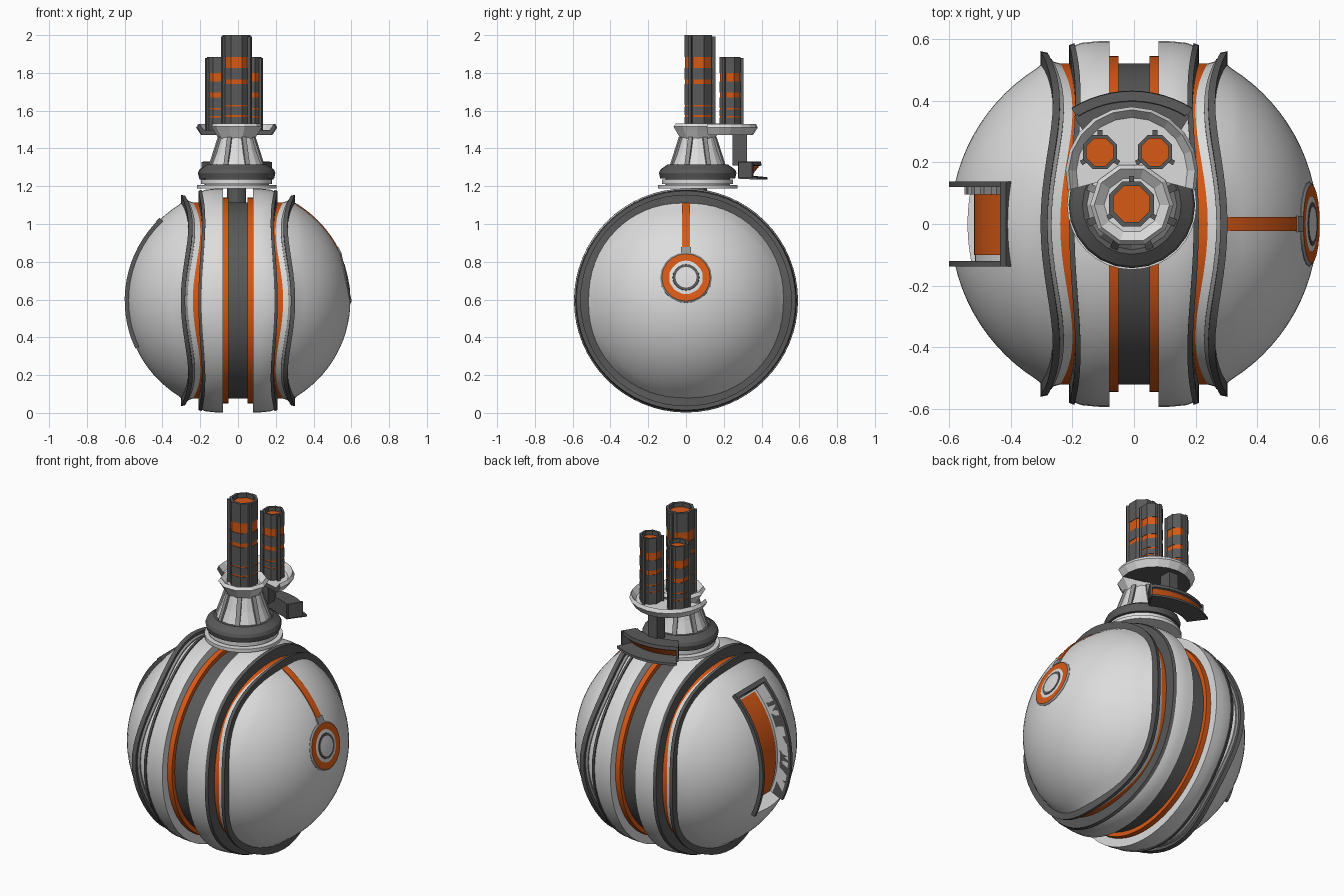
import bpy, bmesh
from math import cos, sin, radians, pi, sqrt
from mathutils import Matrix

if "Cube" in bpy.data.objects:
    bpy.data.objects.remove(bpy.data.objects["Cube"])

# Colours
def material(name, rgb):
    m = bpy.data.materials.new(name)
    m.use_nodes = True
    m.diffuse_color = (*rgb, 1)
    m.node_tree.nodes["Principled BSDF"].inputs["Base Color"].default_value = (*rgb, 1)
    return m

MATS = {
    "white": material("shell white", (.72, .72, .72)),
    "grey": material("mid grey", (.3, .3, .3)),
    "dark": material("dark grey", (.1, .1, .1)),
    "orange": material("orange", (.68, .1, .008)),
}

R = .595                                              # body radius
T = Matrix.Translation
CENTRE = T((0, 0, R))
HEAD = T((-.007, .062, 0))
ACROSS = CENTRE @ Matrix.Rotation(pi / 2, 4, 'Y')     # lathe axis along x
SIDEWAYS = CENTRE @ Matrix.Rotation(-pi / 2, 4, 'X')  # lathe axis along y
FLIP = Matrix.Diagonal((1, 1, -1, 1))


def finish(name, bm, mats, smooth):
    bmesh.ops.recalc_face_normals(bm, faces=bm.faces)
    me = bpy.data.meshes.new(name)
    bm.to_mesh(me)
    bm.free()
    ob = bpy.data.objects.new(name, me)
    bpy.context.collection.objects.link(ob)
    for m in mats:
        me.materials.append(MATS[m])
    if smooth:
        for o in bpy.context.selected_objects:
            o.select_set(False)
        ob.select_set(True)
        bpy.context.view_layer.objects.active = ob
        bpy.ops.object.shade_smooth_by_angle(angle=radians(30))
    return ob


def lathe(name, pts, colours, M, segs=64, arc=None, closed=True, smooth=True):
    """Turn (radius, height, wave) points about z; arc limits it to (start, end) degrees."""
    if isinstance(colours, str):
        colours = [colours] * len(pts)
    slots = list(dict.fromkeys(colours))
    a0, a1 = arc or (0, 360)
    bm = bmesh.new()
    rings = []
    for i in range(segs + (1 if arc else 0)):
        a = radians(a0 + (a1 - a0) * i / segs)
        rings.append([bm.verts.new(M @ T((p[0] * cos(a), p[0] * sin(a), p[1]
                      + (p[2] * .02 * cos(4 * a) if len(p) > 2 else 0))).translation)
                      for p in pts])
    n = len(pts)
    for i in range(segs):
        A, B = rings[i], rings[(i + 1) % len(rings)]
        for j in range(n if closed else n - 1):
            k = (j + 1) % n
            if pts[j][0] == 0 and pts[k][0] == 0:
                continue
            f = bm.faces.new((A[j], A[k], B[k], B[j]))
            f.material_index = slots.index(colours[j])
    if arc:
        for ring in (rings[0], rings[-1]):
            bm.faces.new(ring)
    bmesh.ops.remove_doubles(bm, verts=bm.verts, dist=1e-5)
    return finish(name, bm, slots, smooth)


def box(name, size, colour, M):
    bm = bmesh.new()
    bmesh.ops.create_cube(bm, size=1, matrix=M @ Matrix.Diagonal((*size, 1)))
    return finish(name, bm, [colour], False)


def band(x0, x1, r0, r1, wave):
    return [(.4, x0, wave), (r0, x0, wave), (r1, x1, wave), (.4, x1, wave)]


# Body: central channel, then the mirrored bands and domes
lathe("centre_channel", [(0, -.06), (.52, -.06), (.52, .06), (0, .06)], "dark", ACROSS)
domes = {}
for side, M in (("left", ACROSS), ("right", ACROSS @ FLIP)):
    lathe(side + "_channel_rim", band(.05, .082, .545, .545, 0), "orange", M)
    lathe(side + "_shell_band",
          [(.4, .08), (.593, .08), (.592, .12), (.587, .16, .5), (.577, .187, .5), (.4, .187, .5)],
          "white", M)
    lathe(side + "_band_edge", band(.183, .2, .586, .58, .5), "dark", M)
    lathe(side + "_groove", band(.17, .252, .52, .52, 1), "orange", M)
    lathe(side + "_groove_lip", band(.247, .264, .535, .54, 1), "grey", M)
    lathe(side + "_dome_edge", band(.26, .283, .555, .56, 1), "dark", M)
    arc_pts = [(R * sin(t), R * cos(t)) for t in [radians(58 * k / 14) for k in range(14, -1, -1)]]
    arc_pts[-1] = (0, R)
    domes[side] = lathe(side + "_dome",
                        [(0, .15), (.5, .15, 1), (.533, .264, 1)] + arc_pts, "white", M)

# Recessed slot on the right dome
cutter = lathe("slot_cutter", [(.515, -.12), (.68, -.12), (.68, .12), (.515, .12)],
               "white", SIDEWAYS, 16, (-205, -136), smooth=False)
cutter.hide_render = True
dome = domes["right"]
cut = dome.modifiers.new("slot", 'BOOLEAN')
cut.operation, cut.solver, cut.object = 'DIFFERENCE', 'EXACT', cutter
bpy.context.view_layer.objects.active = dome
bpy.ops.object.modifier_apply(modifier=cut.name)
bpy.data.objects.remove(cutter)


def slab(name, r0, r1, y0, y1, arc, colour, segs=16):
    """Curved block on the body, between two heights angles measured up from +x."""
    lathe(name, [(r0, y0), (r1, y0), (r1, y1), (r0, y1)], colour, SIDEWAYS,
          segs, (-arc[1], -arc[0]))


slab("slot_floor", .512, .519, -.1, .1, (137, 204), "orange")
slab("slot_frame_front", .53, .6, -.138, -.12, (134, 205), "dark")
slab("slot_frame_back", .53, .6, .12, .138, (134, 205), "dark")
slab("slot_frame_top", .53, .603, -.138, .138, (133.5, 136), "dark", 2)
for i in range(7):
    a = 144 + i * 8
    slab("slot_tooth", .515, .55, .095, .122, (a, a + 3), "grey", 2)

# Round port and stripe on the left dome
PORT = CENTRE @ Matrix.Rotation(radians(78), 4, 'Y')
lathe("port", [(0, .55), (.137, .55), (.137, .581), (.128, .588), (.072, .588), (.07, .593),
               (.056, .593), (0, .591)],
      ["grey", "grey", "grey", "orange", "dark", "dark", "white", "white"], PORT, 20)
slab("port_stripe", .585, .599, -.022, .022, (28, 62.5), "orange")
slab("stripe_clip", .58, .603, -.026, .026, (24.5, 28), "grey", 2)

# Neck and head base
lathe("neck", [(0, 1.08), (.05, 1.08), (.05, 1.2), (0, 1.2)], "dark", HEAD, 12)
for name, r, z0, z1 in (("lower_plate", .21, 1.187, 1.207), ("upper_plate", .188, 1.213, 1.236)):
    lathe(name, [(0, z0), (r, z0), (r, z1), (0, z1)], "white", HEAD, 32)
lathe("plate_spacer", [(0, 1.2), (.17, 1.2), (.17, 1.25), (0, 1.25)], "grey", HEAD, 24)
lathe("head_base", [(0, 1.24), (.198, 1.24), (.205, 1.27), (.198, 1.288), (.16, 1.315), (0, 1.315)],
      "dark", HEAD, 24)
lathe("head_cone", [(0, 1.31), (.148, 1.31), (.12, 1.38), (.095, 1.46), (0, 1.46)],
      "white", HEAD, 16, smooth=False)
for i in range(8):
    turn = Matrix.Rotation(radians(22.5 + 45 * i), 4, 'Z')
    box("cone_rib", (.022, .024, .155), "grey",
        HEAD @ turn @ T((.118, 0, 1.385)) @ Matrix.Rotation(radians(-19), 4, 'Y'))

# Collar around the main tube and platform behind it
lathe("collar", [(0, 1.45), (.095, 1.45), (.122, 1.495), (.135, 1.515), (.122, 1.532),
                 (.09, 1.505), (0, 1.505)],
      ["dark"] + ["white"] * 6, HEAD, 10, smooth=False)
lathe("platform", [(0, 1.472), (.19, 1.472), (.215, 1.51), (.205, 1.53), (.18, 1.497), (0, 1.497)],
      ["dark", "white", "white", "white", "white", "dark"], T((-.007, .165, 0)),
      12, (-15, 195), smooth=False)

# Rear visor and its post
lathe("visor", [(.25, 1.33), (.335, 1.33), (.338, 1.31), (.325, 1.306), (.285, 1.256),
                (.368, 1.248), (.37, 1.235), (.25, 1.24)],
      ["dark"] * 3 + ["orange"] + ["dark"] * 4, HEAD, 12, (58, 122), smooth=False)
for a in (58, 122):
    box("visor_end", (.085, .014, .085), "dark",
        HEAD @ Matrix.Rotation(radians(a), 4, 'Z') @ T((.3, 0, 1.287)))
box("visor_post", (.06, .075, .17), "dark", T((-.007, .285, 1.395)))


# Tubes: eight-sided, banded, with a sunken disc on top and a rear fin
def tube(name, x, y, r, z0, z1, bands):
    pts, cols = [(0, z0), (r, z0)], ["dark", "dark"]
    for lo, hi in bands:
        pts += [(r, lo), (r * .96, lo), (r * .96, hi), (r, hi)]
        cols += ["dark", "orange", "dark", "dark"]
    pts += [(r, z1), (r * .8, z1), (r * .8, z1 - .025), (0, z1 - .025)]
    cols += ["dark", "dark", "orange", "dark"]
    spin = Matrix.Rotation(pi / 8, 4, 'Z')
    lathe(name, pts, cols, T((x, y, 0)) @ spin, 8, smooth=False)
    for a in (90, 210, 330):
        box(name + "_fin", (.022, .016, (z1 - z0) * .97), "dark",
            T((x, y, (z0 + z1) / 2)) @ Matrix.Rotation(radians(a), 4, 'Z') @ T((r, 0, 0)))


tube("main_tube", -.008, .065, .079, 1.46, 2.0,
     ((1.567, 1.577), (1.622, 1.63), (1.742, 1.766), (1.825, 1.885)))
for side, x in (("left", .068), ("right", -.11)):
    tube(side + "_rear_tube", x, .233, .06, 1.48, 1.885,
         ((1.565, 1.572), (1.605, 1.613), (1.67, 1.695), (1.755, 1.8)))
